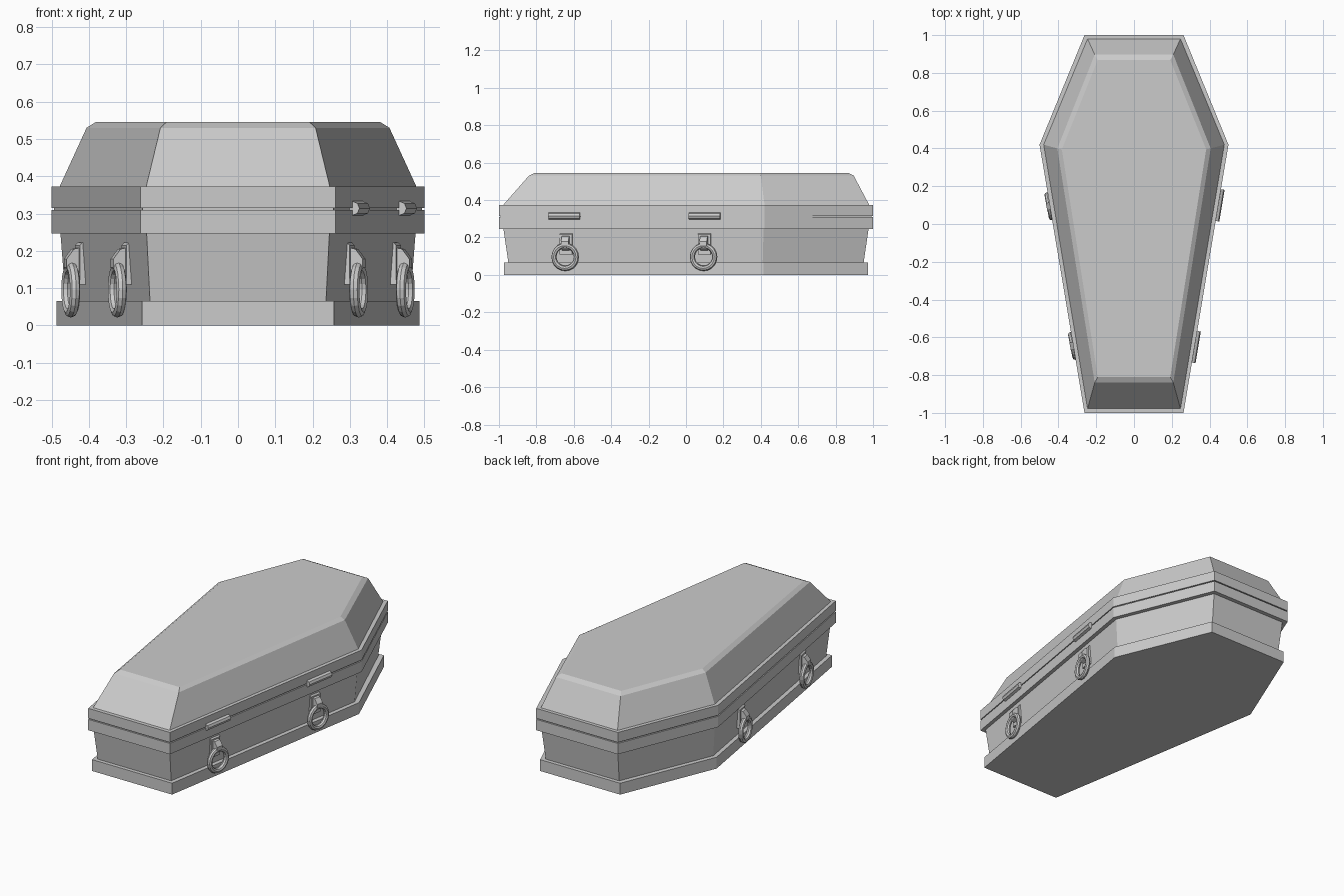
import bpy, bmesh, math
from mathutils import Matrix, Vector

if "Cube" in bpy.data.objects:
    bpy.data.objects.remove(bpy.data.objects["Cube"])


def finish(name, bm):
    bmesh.ops.recalc_face_normals(bm, faces=bm.faces)
    me = bpy.data.meshes.new(name)
    bm.to_mesh(me)
    bm.free()
    ob = bpy.data.objects.new(name, me)
    bpy.context.collection.objects.link(ob)
    return ob


def loft(name, levels):
    """Stack six-sided outlines: (z, end half width, wide half width, y front, y wide, y back)."""
    bm = bmesh.new()
    rings = []
    for z, e, w, yf, ym, yb in levels:
        pts = [(-e, yf), (e, yf), (w, ym), (e, yb), (-e, yb), (-w, ym)]
        rings.append([bm.verts.new((x, y, z)) for x, y in pts])
    for a, b in zip(rings, rings[1:]):
        for i in range(6):
            j = (i + 1) % 6
            bm.faces.new((a[i], a[j], b[j], b[i]))
    bm.faces.new(rings[0])
    bm.faces.new(rings[-1])
    return finish(name, bm)


def prism(bm, profile, half, mat):
    """Extrude an x/z profile along local y."""
    ends = [[bm.verts.new(mat @ Vector((x, s * half, z))) for x, z in profile] for s in (-1, 1)]
    n = len(profile)
    for i in range(n):
        j = (i + 1) % n
        bm.faces.new((ends[0][i], ends[0][j], ends[1][j], ends[1][i]))
    bm.faces.new(ends[0])
    bm.faces.new(ends[1])


def torus(bm, centre, major, minor, mat, n=20, m=8):
    """Ring lying in the local y/z plane."""
    vs = []
    for i in range(n):
        a = math.tau * i / n
        row = []
        for k in range(m):
            b = math.tau * k / m
            r = major + minor * math.cos(b)
            p = Vector((minor * math.sin(b), r * math.cos(a), r * math.sin(a)))
            row.append(bm.verts.new(mat @ (Vector(centre) + p)))
        vs.append(row)
    for i in range(n):
        for k in range(m):
            i2, k2 = (i + 1) % n, (k + 1) % m
            bm.faces.new((vs[i][k], vs[i2][k], vs[i2][k2], vs[i][k2]))


# Box: plinth, flared walls, lower rim
loft("box", [
    (0.0, 0.257, 0.487, -0.972, 0.415, 0.972),
    (0.066, 0.257, 0.487, -0.972, 0.415, 0.972),
    (0.066, 0.236, 0.462, -0.95, 0.41, 0.95),
    (0.246, 0.245, 0.476, -0.976, 0.415, 0.976),
    (0.246, 0.262, 0.5, -1.0, 0.42, 1.0),
    (0.309, 0.262, 0.5, -1.0, 0.42, 1.0),
])

# Recessed seam between box and lid
loft("seam", [
    (0.305, 0.256, 0.493, -0.992, 0.42, 0.992),
    (0.318, 0.256, 0.493, -0.992, 0.42, 0.992),
])

# Lid: upper rim, sloping sides, small chamfer, flat top
loft("lid", [
    (0.315, 0.262, 0.5, -1.0, 0.42, 1.0),
    (0.373, 0.262, 0.5, -1.0, 0.42, 1.0),
    (0.373, 0.246, 0.478, -0.978, 0.42, 0.98),
    (0.53, 0.208, 0.406, -0.84, 0.40, 0.897),
    (0.545, 0.192, 0.382, -0.81, 0.395, 0.868),
])

# Carrying handles on both long sides: plate, bracket and ring
for label, x, y in (("foot", 0.293, -0.64), ("head", 0.418, 0.10)):
    mat = Matrix.Translation((x, y, 0)) @ Matrix.Rotation(-math.radians(11), 4, 'Z')
    bm = bmesh.new()
    prism(bm, [(-0.01, 0.11), (0.013, 0.11), (0.013, 0.215), (0.006, 0.222), (-0.01, 0.222)], 0.034, mat)
    prism(bm, [(0.0, 0.125), (0.034, 0.14), (0.046, 0.155), (0.046, 0.178), (0.026, 0.205), (0.0, 0.21)], 0.02, mat)
    torus(bm, (0.031, 0, 0.096), 0.061, 0.014, mat)
    ob = finish("handle_" + label, bm)
    ob.modifiers.new("Mirror", 'MIRROR')

# Hinge barrels on the right side only
for label, x, y in (("foot", 0.321, -0.65), ("head", 0.447, 0.10)):
    mat = Matrix.Translation((x, y, 0.314)) @ Matrix.Rotation(-math.atan2(0.238, 1.42), 4, 'Z')
    bm = bmesh.new()
    prof = [(0.019 * math.cos(math.tau * i / 8), 0.019 * math.sin(math.tau * i / 8)) for i in range(8)]
    prism(bm, prof, 0.085, mat)
    finish("hinge_" + label, bm)
